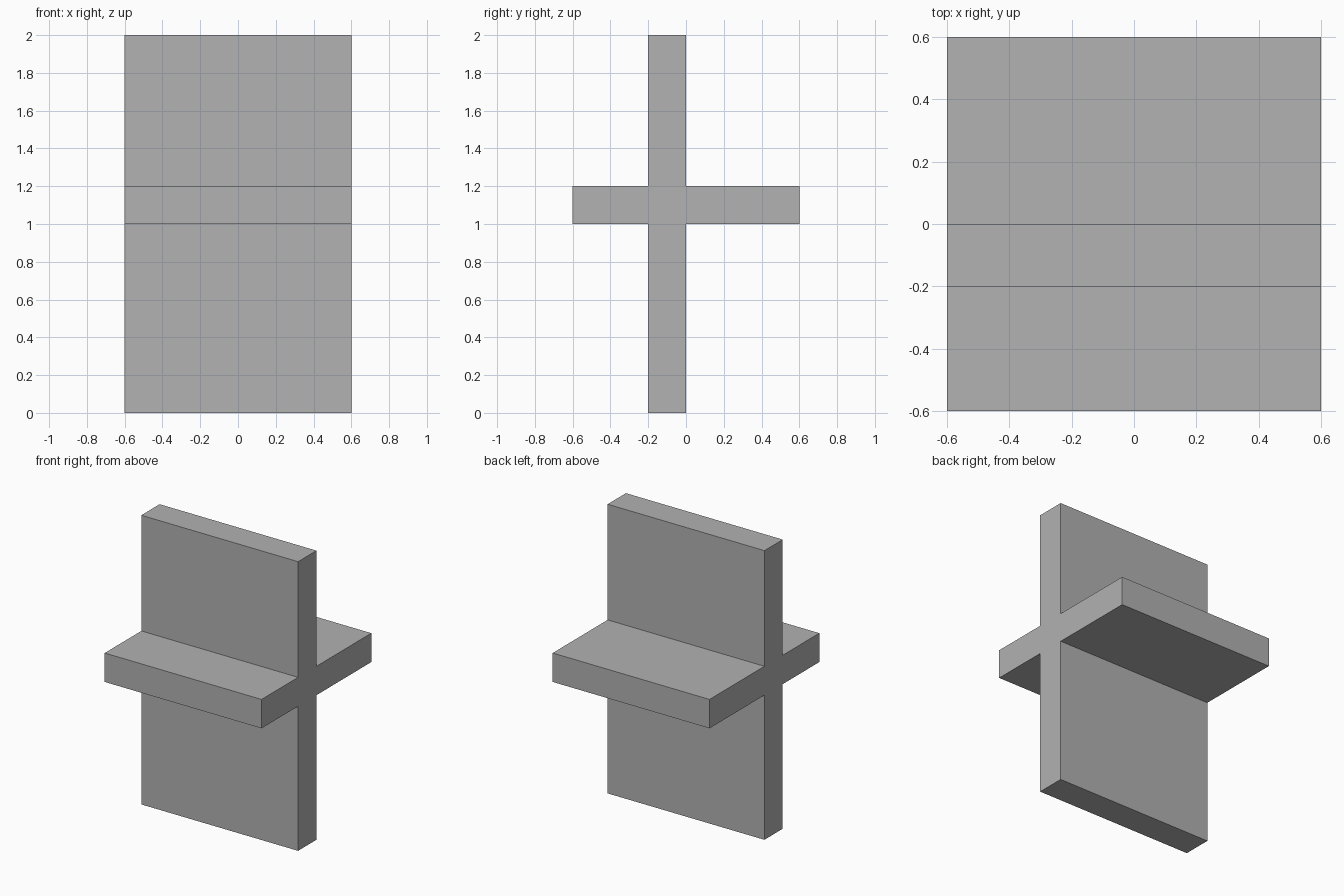
import bpy
import bmesh
from mathutils import Vector

cube = bpy.data.objects.get("Cube")
if cube:
    bpy.data.objects.remove(cube, do_unlink=True)

# Overall sizes
half_width = 0.6
height = 2.0
panel_front, panel_back = -0.2, 0.0
shelf_bottom, shelf_top = 1.0, 1.2
shelf_reach = 0.6

# Single grey material
grey = bpy.data.materials.new("plain grey")
grey.use_nodes = True
colour = (0.445, 0.445, 0.445, 1.0)
grey.diffuse_color = colour
grey.node_tree.nodes["Principled BSDF"].inputs["Base Color"].default_value = colour

# Cross-shaped side profile: upright panel crossed by a shelf
profile = [
    (panel_front, 0), (panel_back, 0),
    (panel_back, shelf_bottom), (shelf_reach, shelf_bottom),
    (shelf_reach, shelf_top), (panel_back, shelf_top),
    (panel_back, height), (panel_front, height),
    (panel_front, shelf_top), (-shelf_reach, shelf_top),
    (-shelf_reach, shelf_bottom), (panel_front, shelf_bottom),
]

# Extrude the profile across the full width
bm = bmesh.new()
side = bm.faces.new([bm.verts.new((-half_width, y, z)) for y, z in profile])
result = bmesh.ops.extrude_face_region(bm, geom=[side], use_keep_orig=True)
moved = [v for v in result["geom"] if isinstance(v, bmesh.types.BMVert)]
bmesh.ops.translate(bm, verts=moved, vec=Vector((2 * half_width, 0, 0)))
bmesh.ops.recalc_face_normals(bm, faces=bm.faces)

mesh = bpy.data.meshes.new("crossed_panels")
bm.to_mesh(mesh)
bm.free()
mesh.materials.append(grey)
panels = bpy.data.objects.new("crossed_panels", mesh)
bpy.context.collection.objects.link(panels)
